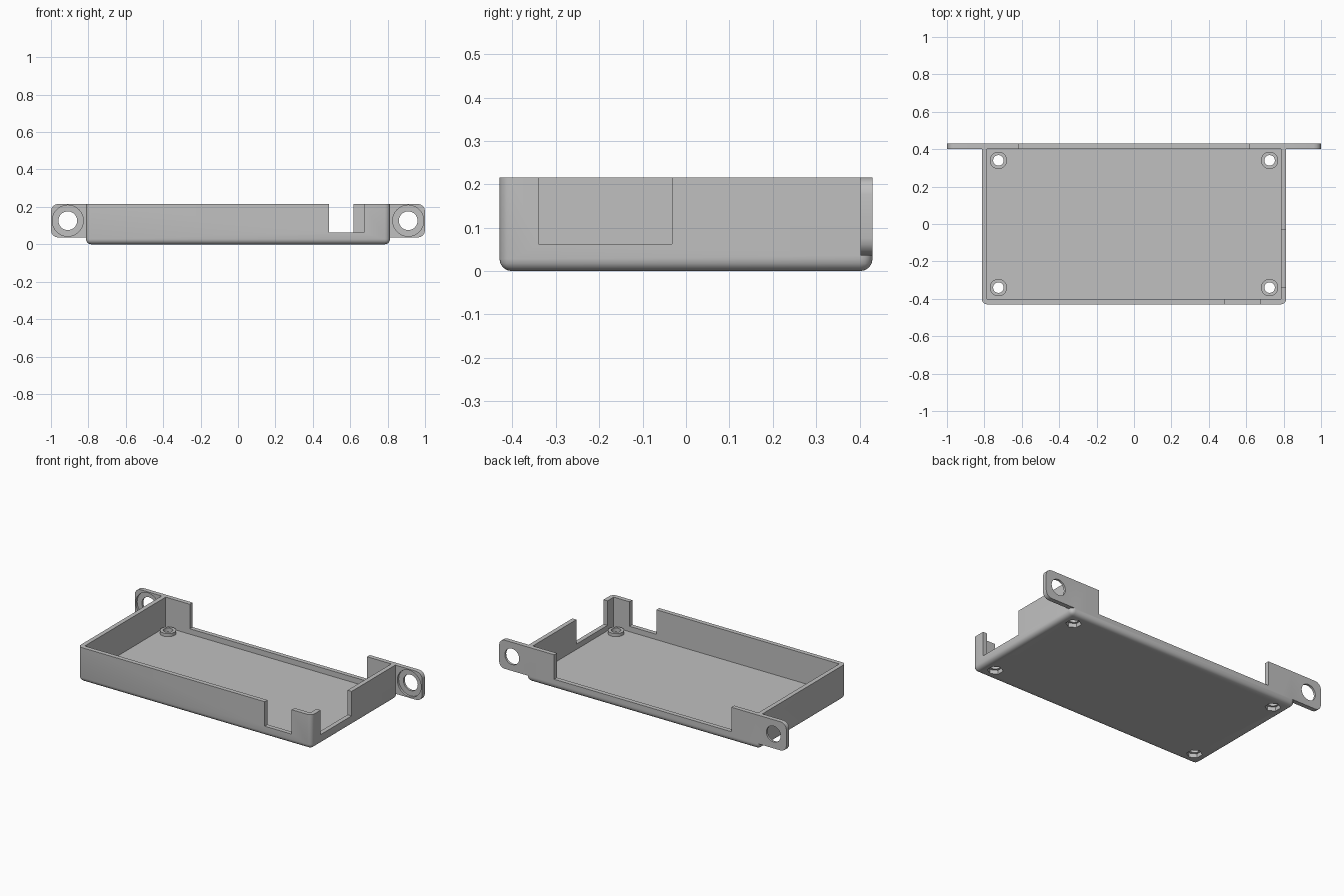
import bpy, bmesh, math
from mathutils import Matrix, Vector

cube = bpy.data.objects.get("Cube")
if cube:
    bpy.data.objects.remove(cube, do_unlink=True)

W, D, H = 0.813, 0.43, 0.216      # half width, half depth, height
T = 0.028                         # wall and floor thickness
RIM = 0.062                       # height of the cut-down wall

grey = bpy.data.materials.new("grey plastic")
grey.use_nodes = True
colour = (0.53, 0.53, 0.53, 1)
grey.diffuse_color = colour
grey.node_tree.nodes["Principled BSDF"].inputs["Base Color"].default_value = colour


def finish(bm, name):
    mesh = bpy.data.meshes.new(name)
    bmesh.ops.recalc_face_normals(bm, faces=bm.faces)
    bm.to_mesh(mesh)
    bm.free()
    mesh.materials.append(grey)
    ob = bpy.data.objects.new(name, mesh)
    bpy.context.collection.objects.link(ob)
    return ob


def box(name, lo, hi, radius=0, pick=None, segments=4):
    """Box between two corners; edges chosen by pick are rounded."""
    bm = bmesh.new()
    lo, hi = Vector(lo), Vector(hi)
    bmesh.ops.create_cube(bm, size=1, matrix=Matrix.Translation((lo + hi) / 2)
                          @ Matrix.Diagonal((hi - lo).to_4d()))
    if pick:
        edges = [e for e in bm.edges if pick(*(v.co for v in e.verts))]
        bmesh.ops.bevel(bm, geom=edges, offset=radius, segments=segments,
                        profile=0.5, affect='EDGES')
    return finish(bm, name)


def cylinder(name, centre, radius, depth, sides=40, along_y=False):
    bm = bmesh.new()
    turn = Matrix.Rotation(math.pi / 2 if along_y else 0, 4, 'X')
    bmesh.ops.create_cone(bm, cap_ends=True, segments=sides, radius1=radius,
                          radius2=radius, depth=depth,
                          matrix=Matrix.Translation(centre) @ turn)
    return finish(bm, name)


def combine(target, other, operation):
    mod = target.modifiers.new(operation.lower(), 'BOOLEAN')
    mod.object, mod.operation, mod.solver = other, operation, 'EXACT'
    bpy.context.view_layer.objects.active = target
    bpy.ops.object.modifier_apply(modifier=mod.name)
    bpy.data.objects.remove(other, do_unlink=True)


def cut(other):
    combine(tray, other, 'DIFFERENCE')


def add(other):
    combine(tray, other, 'UNION')


# Tray body with rounded bottom and upright edges, hollowed out
tray = box("tray", (-W, -D, 0), (W, D, H), T,
           lambda a, b: abs(a.z - b.z) > 0.1 or max(a.z, b.z) < 0.01)

# Mounting ears in line with the back wall
for s in (-1, 1):
    xs = sorted((s * 0.7, s))
    add(box("ear", (xs[0], D - T, 0.036), (xs[1], D, H), 0.04,
            lambda a, b: abs(a.y - b.y) > 0.01 and abs(a.x) > 0.9))

cut(box("hollow", (T - W, T - D, T), (W - T, D - T, 1)))

# Openings in the back, front and left walls
cut(box("back_opening", (-0.617, 0.3, RIM), (0.617, 0.6, 1)))
cut(box("front_notch", (0.487, -0.6, RIM), (0.675, -0.3, 1)))
cut(box("side_opening", (0.7, -0.34, RIM), (1.2, -0.032, 1)))

# Screw holes with a counterbore in each ear
for s in (-1, 1):
    x, z = s * 0.91, 0.126
    cut(cylinder("ear_hole", (x, D, z), 0.05, 0.2, along_y=True))
    cut(cylinder("counterbore", (x, D - T, z), 0.083, 0.028, along_y=True))

# Corner bosses with a screw hole and a hexagonal nut pocket below
for x in (-0.725, 0.725):
    for y in (-0.34, 0.34):
        add(cylinder("boss", (x, y, 0.035), 0.046, 0.026))
        cut(cylinder("screw_hole", (x, y, 0.03), 0.028, 0.2))
        cut(cylinder("nut_pocket", (x, y, 0), 0.045, 0.05, sides=6))

bpy.ops.object.select_all(action='DESELECT')
tray.select_set(True)
bpy.context.view_layer.objects.active = tray
bpy.ops.object.shade_smooth_by_angle(angle=math.radians(30))
